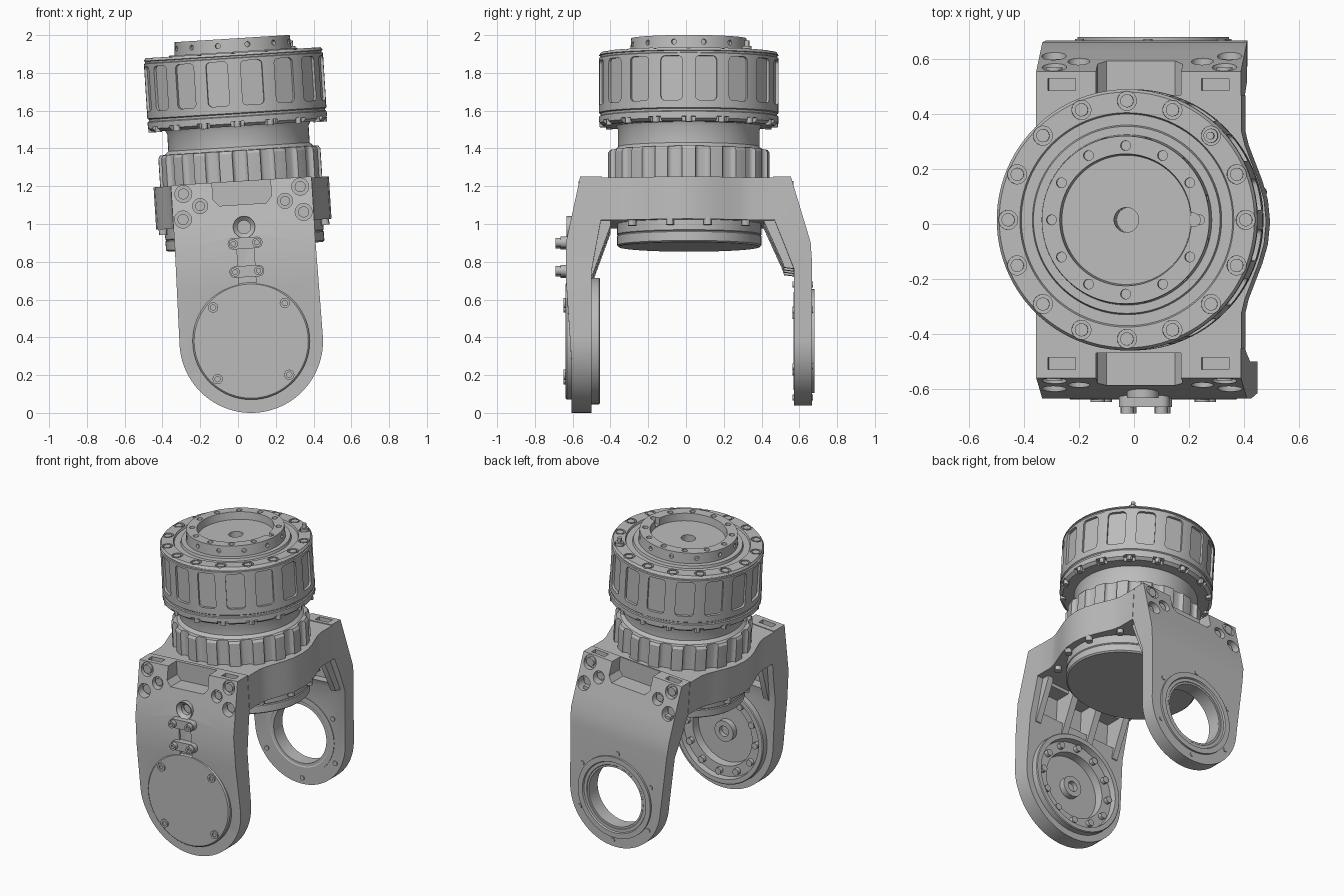
import bpy, bmesh
from math import pi, sin, cos, radians
from mathutils import Matrix, Vector

cube = bpy.data.objects.get("Cube")
if cube:
    bpy.data.objects.remove(cube)

grey = bpy.data.materials.new("machined_grey")
grey.use_nodes = True
grey.diffuse_color = (0.5, 0.5, 0.5, 1)
grey.node_tree.nodes["Principled BSDF"].inputs["Base Color"].default_value = (0.5, 0.5, 0.5, 1)

CY = 0.015                      # y of the main axis
AXES = {'x': lambda a, b, h: (h, a, b), 'y': lambda a, b, h: (a, h, b), 'z': lambda a, b, h: (a, b, h)}
parts = []


# ---- helpers ----
def prism(bm, pts, axis, lo, hi):
    f = AXES[axis]
    rings = [[bm.verts.new(f(a, b, h)) for a, b in pts] for h in (lo, hi)]
    n = len(pts)
    for r in rings:
        bm.faces.new(r)
    for i in range(n):
        j = (i + 1) % n
        bm.faces.new((rings[0][i], rings[0][j], rings[1][j], rings[1][i]))
    return rings[0] + rings[1]


def circle(r, a=0, b=0, n=24):
    return [(a + r * cos(2 * pi * i / n), b + r * sin(2 * pi * i / n)) for i in range(n)]


def rect(a0, a1, b0, b1):
    return [(a0, b0), (a1, b0), (a1, b1), (a0, b1)]


def rounded(hw, b0, b1, r):
    pts = []
    for a, b, q in ((hw - r, b1 - r, 0), (r - hw, b1 - r, 1), (r - hw, b0 + r, 2), (hw - r, b0 + r, 3)):
        pts += [(a + r * cos((q + k / 4) * pi / 2), b + r * sin((q + k / 4) * pi / 2)) for k in range(5)]
    return pts


def lathe(bm, profile, axis, a=0, b=0, n=96, sa=1, sb=1):
    f = AXES[axis]
    rows = [[bm.verts.new(f(a + sa * r * cos(2 * pi * i / n), b + sb * r * sin(2 * pi * i / n), h))
             for i in range(n)] for r, h in profile]
    m = len(rows)
    for k in range(m):
        p, q = rows[k], rows[(k + 1) % m]
        if profile[k][0] == 0 and profile[(k + 1) % m][0] == 0:
            continue
        for i in range(n):
            j = (i + 1) % n
            bm.faces.new((p[i], p[j], q[j], q[i]))
    bmesh.ops.remove_doubles(bm, verts=[v for r in rows for v in r], dist=1e-5)


def around(bm, n, make, phase=0.0):
    for i in range(n):
        bmesh.ops.rotate(bm, verts=make(), cent=(0, CY, 0),
                         matrix=Matrix.Rotation(2 * pi * (i + phase) / n, 3, 'Z'))


def make(name, bm):
    bmesh.ops.recalc_face_normals(bm, faces=bm.faces)
    me = bpy.data.meshes.new(name)
    bm.to_mesh(me)
    bm.free()
    me.materials.append(grey)
    ob = bpy.data.objects.new(name, me)
    bpy.context.collection.objects.link(ob)
    parts.append(ob)
    return ob


def boolean(ob, bm, op='DIFFERENCE'):
    tool = make("cutter", bm)
    parts.remove(tool)
    tool.hide_render = True
    mod = ob.modifiers.new("cut", 'BOOLEAN')
    mod.operation, mod.object, mod.solver, mod.use_self = op, tool, 'EXACT', True
    bpy.context.view_layer.update()
    me = bpy.data.meshes.new_from_object(ob.evaluated_get(bpy.context.evaluated_depsgraph_get()))
    ob.modifiers.clear()
    ob.data = me
    bpy.data.objects.remove(tool)


# ---- rotating drum ----
bm = bmesh.new()
lathe(bm, [(0, 1.14), (.455, 1.14), (.475, 1.155), (.475, 1.19), (.468, 1.194), (.468, 1.205), (.475, 1.21),
           (.475, 1.5), (.468, 1.503), (.468, 1.512), (.475, 1.515), (.465, 1.53), (.39, 1.53), (.385, 1.518),
           (.345, 1.518), (.34, 1.535), (.31, 1.535), (.305, 1.605), (.24, 1.605), (.235, 1.555),
           (.045, 1.555), (.045, 1.4), (0, 1.4)], 'z', 0, CY)
drum = make("drum", bm)
bm = bmesh.new()
window = [(a + CY, b) for a, b in rounded(.058, 1.25, 1.485, .022)]
around(bm, 16, lambda: prism(bm, window, 'x', .457, .6), .5)
around(bm, 16, lambda: prism(bm, rect(CY - .035, CY + .035, 1.1, 1.165), 'x', .44, .6))
around(bm, 16, lambda: prism(bm, circle(.035, .433, CY), 'z', 1.518, 1.6))
around(bm, 12, lambda: prism(bm, circle(.018, .27, CY, 16), 'z', 1.57, 1.7))
around(bm, 12, lambda: prism(bm, circle(.014, CY, 1.57, 12), 'x', .29, .34), .5)
prism(bm, circle(.025, .245, CY), 'z', 1.56, 1.7)
boolean(drum, bm)

bm = bmesh.new()
around(bm, 16, lambda: prism(bm, circle(.024, .433, CY, 16), 'z', 1.5, 1.529))
around(bm, 16, lambda: prism(bm, circle(.018, .455, CY, 12), 'z', 1.135, 1.17))
make("drum_bolts", bm)
bm = bmesh.new()
x, y = .433 * cos(pi / 4), CY + .433 * sin(pi / 4)
prism(bm, circle(.026, x, y, 16), 'z', 1.5, 1.545)
prism(bm, circle(.014, x, y, 12), 'z', 1.5, 1.575)
make("drum_nipple", bm)

# ---- scalloped collar and neck ----
bm = bmesh.new()
lathe(bm, [(0, .83), (.43, .83), (.43, .995), (.42, 1.01), (.395, 1.012), (.375, 1.03), (.375, 1.12),
           (.39, 1.15), (0, 1.15)], 'z', 0, CY)
collar = make("collar", bm)
bm = bmesh.new()
around(bm, 18, lambda: prism(bm, rounded(.04, -.025, .06, .024), 'z', .8, 1.0), .5)
bm.free()
bm = bmesh.new()
notch = [(.43 + b, CY + a) for a, b in rounded(.04, -.025, .06, .024)]
around(bm, 18, lambda: prism(bm, notch, 'z', .8, 1.05), .5)
boolean(collar, bm)

# ---- yoke bridge and lower housing ----
quarter = [(.375, .46), (.375, .33), (.387, .28), (.41, .22), (.437, .15), (.457, .08), (.465, 0)]
side = quarter + [(a, -b) for a, b in quarter[-2::-1]]
outline = side + [(-a, -b) for a, b in side]
bm = bmesh.new()
prism(bm, [(a, b + .007) for a, b in outline], 'z', .62, .845)
make("yoke_bridge", bm)
bm = bmesh.new()
lathe(bm, [(0, .5), (.41, .5), (.42, .508), (.42, .555), (.415, .56), (.42, .565), (.42, .64), (0, .64)],
      'z', 0, CY + .002, 96, 1, .91)
make("lower_housing", bm)
bm = bmesh.new()
for sx in (-1, 1):
    for y in (-.3, -.1, .1, .3):
        prism(bm, circle(.022, sx * (.345 if abs(y) > .2 else .43), y + CY, 12), 'z', .59, .63)
make("bridge_bolts", bm)

# ---- arms ----
BOLTS = [(.31, .80, .045), (.32, .665, .045), (.225, .73, .04)]


def arm(name, s, r, profile, web, pocket, bore):
    def flip(pts):
        return [(s * d, w) for d, w in pts]
    bm = bmesh.new()
    arc = [(r * cos(pi + pi * i / 48), r * sin(pi + pi * i / 48)) for i in range(49)]
    prism(bm, arc + [(.373, .5), (.373, .85), (-.373, .85), (-.373, .5)], 'y', -.8, .8)
    ob = make(name, bm)
    bm = bmesh.new()
    prism(bm, flip(profile), 'x', -.6, .6)
    boolean(ob, bm, 'INTERSECT')
    bm = bmesh.new()
    lo, hi = sorted((s * .47, s * .8))
    prism(bm, [(-.155, .9), (-.155, .76), (-.125, .725), (.125, .725), (.155, .76), (.155, .9)], 'y', lo, hi)
    prism(bm, circle(bore, n=64), 'y', *sorted((s * .4, s * .8)))
    for m in (-1, 1):
        for u, w, br in BOLTS:
            prism(bm, circle(br, m * u, w), 'y', *sorted((s * .55, s * .8)))
        prism(bm, rect(m * .28 - .05, m * .28 + .05, .8, .9), 'y', *sorted((s * .485, s * .53)))
    for u0, u1 in ((-.29, -.12), (-.075, .075), (.12, .29)):
        prism(bm, rect(u0, u1, .4, .6), 'y', *sorted((s * .35, s * pocket)))
    if s < 0:
        prism(bm, circle(.058, 0, .605, 32), 'y', -.8, -.57)
        prism(bm, rect(-.045, .045, .3, .6), 'y', -.8, -.622)
    boolean(ob, bm)
    # bolts set in the counterbores
    bm = bmesh.new()
    for m in (-1, 1):
        for u, w, br in BOLTS:
            prism(bm, circle(br * .65, m * u, w, 16), 'y', *sorted((s * .53, s * .57)))
    make(name + "_bolts", bm)
    # stiffening ribs under the bridge
    bm = bmesh.new()
    for u0, u1 in ((-.33, -.29), (-.12, -.075), (.075, .12), (.29, .33)):
        prism(bm, flip(web), 'x', u0, u1)
    make(name + "_ribs", bm)


arm("front_arm", -1, .38,
    [(.56, .85), (.635, .5), (.635, .3), (.605, -.15), (.605, -.45), (.5, -.45), (.5, .35), (.445, .65), (.445, .85)],
    [(.55, .3), (.495, .33), (.4, .59), (.4, .64), (.55, .64)], .56, .295)
arm("rear_arm", 1, .342,
    [(.555, .85), (.66, .5), (.667, .4), (.667, -.45), (.572, -.45), (.572, .36), (.46, .64), (.46, .85)],
    [(.6, .36), (.52, .37), (.51, .4), (.41, .62), (.41, .64), (.6, .64)], .61, .2)

# ---- front joint: outer cover, inner cup, hub and screws ----
bm = bmesh.new()
lathe(bm, [(0, -.638), (.302, -.638), (.31, -.63), (.31, -.58), (0, -.58)], 'y')
make("front_cover", bm)
bm = bmesh.new()
for a in (-.19, .19):
    for b in (-.19, .19):
        lathe(bm, [(0, -.64), (.014, -.64), (.014, -.648), (.027, -.648), (.027, -.62), (0, -.62)], 'y', a, b, 16)
make("cover_screws", bm)
bm = bmesh.new()
lathe(bm, [(.335, -.51), (.335, -.46), (.33, -.455), (.3, -.455), (.295, -.495), (.225, -.495), (.22, -.55),
           (.07, -.55), (.07, -.51), (.035, -.51), (.035, -.54), (0, -.54), (0, -.59), (.295, -.59), (.295, -.51)], 'y')
make("front_joint_cup", bm)
bm = bmesh.new()
for i in range(12):
    t = 2 * pi * i / 12
    prism(bm, circle(.022, .262 * cos(t), .262 * sin(t), 12), 'y', -.5, -.468)
make("front_joint_bolts", bm)

# ---- rear joint ring and screws ----
bm = bmesh.new()
lathe(bm, [(.275, .65), (.275, .68), (.24, .68), (.235, .67), (.215, .67), (.2, .655), (.2, .585), (.225, .568),
           (.26, .568), (.26, .65)], 'y')
make("rear_joint_ring", bm)
bm = bmesh.new()
for i in range(6):
    t = 2 * pi * (i + .5) / 6
    prism(bm, circle(.016, .3 * cos(t), .3 * sin(t), 12), 'y', .565, .673)
make("rear_joint_screws", bm)

# ---- cable clamps on the front arm ----
for k, w in enumerate((.52, .37)):
    bm = bmesh.new()
    prism(bm, [(a, b + w) for a, b in rounded(.092, -.03, .03, .028)], 'y', -.665, -.62)
    for u in (-.062, .062):
        lathe(bm, [(0, -.675), (.012, -.675), (.012, -.69), (.024, -.69), (.024, -.64), (0, -.64)], 'y', u, w, 16)
    make("cable_clamp_%d" % (k + 1), bm)
bm = bmesh.new()
lathe(bm, [(.058, -.58), (.058, -.632), (.035, -.61), (.035, -.58)], 'y', 0, .605, 32)
make("cable_port", bm)

# ---- lean the whole assembly and shade it ----
lean = Matrix.Translation(Vector((.07, 0, .38))) @ Matrix.Rotation(radians(-3.6), 4, 'Y')
bpy.ops.object.select_all(action='DESELECT')
for ob in parts:
    ob.data.transform(lean)
    ob.select_set(True)
bpy.context.view_layer.objects.active = parts[0]
bpy.ops.object.shade_smooth_by_angle(angle=radians(30))
